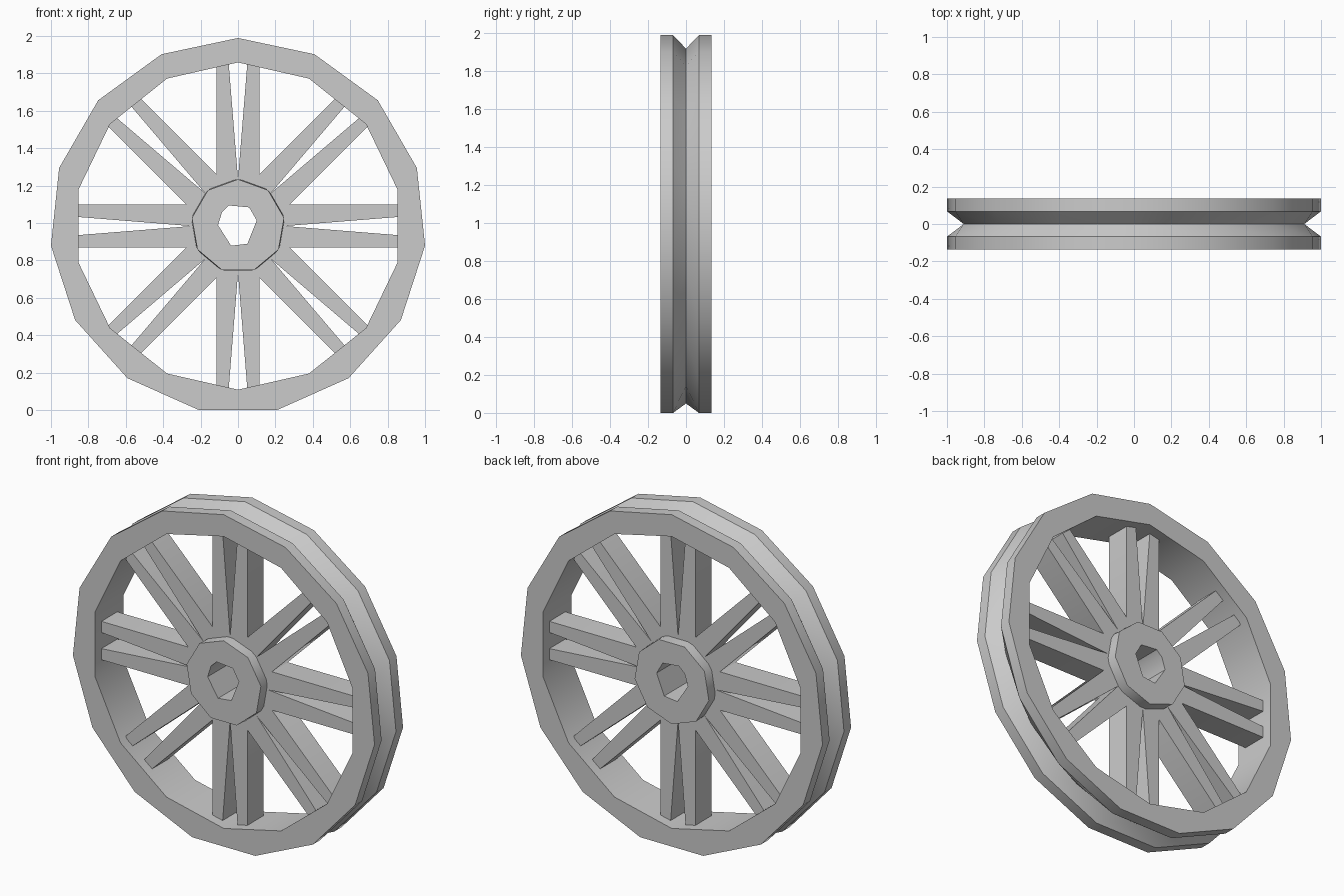
import bpy, bmesh
from math import sin, cos, tan, pi, atan2, radians

if "Cube" in bpy.data.objects:
    bpy.data.objects.remove(bpy.data.objects["Cube"], do_unlink=True)

CENTRE = 0.9835
grey = bpy.data.materials.new("plain_grey")
grey.use_nodes = True
colour = (0.6, 0.6, 0.6, 1)
grey.diffuse_color = colour
grey.node_tree.nodes["Principled BSDF"].inputs["Base Color"].default_value = colour


def finish(name, bm):
    bmesh.ops.recalc_face_normals(bm, faces=bm.faces)
    mesh = bpy.data.meshes.new(name)
    bm.to_mesh(mesh)
    bm.free()
    mesh.materials.append(grey)
    obj = bpy.data.objects.new(name, mesh)
    obj.location.z = CENTRE
    bpy.context.collection.objects.link(obj)
    bpy.ops.object.select_all(action="DESELECT")
    obj.select_set(True)
    bpy.context.view_layer.objects.active = obj
    bpy.ops.object.shade_smooth_by_angle(angle=radians(30))


def polygon(sides, radius, turn=0):
    """Regular polygon in the x-z plane, first corner at the top."""
    angles = [turn + 2 * pi * k / sides for k in range(sides)]
    return [(radius * sin(a), radius * cos(a)) for a in angles]


def clockwise(point):
    return (atan2(point[0], point[1]) + 1e-5) % (2 * pi)


def loft(name, sections):
    """Join a closed chain of (outline, y) rings whose corner counts may differ."""
    bm = bmesh.new()
    rings = []
    for outline, y in sections:
        pts = sorted(outline, key=clockwise)
        angles = [clockwise(p) for p in pts]
        verts = [bm.verts.new((x, y, z)) for x, z in pts]
        rings.append((verts + verts[:1], angles + [angles[0] + 2 * pi]))
    for (a, aa), (b, ab) in zip(rings, rings[1:] + rings[:1]):
        i = j = 0
        while i < len(a) - 1 or j < len(b) - 1:
            na = aa[i + 1] if i < len(a) - 1 else 99
            nb = ab[j + 1] if j < len(b) - 1 else 99
            if abs(na - nb) < 1e-3 and abs(aa[i] - ab[j]) < 1e-3:
                bm.faces.new((a[i], a[i + 1], b[j + 1], b[j]))
                i, j = i + 1, j + 1
            elif na <= nb:
                bm.faces.new((a[i], a[i + 1], b[j]))
                i += 1
            else:
                bm.faces.new((a[i], b[j + 1], b[j]))
                j += 1
    finish(name, bm)


# Rim: two flanges with a V groove between them
HALF = 0.135
flange, groove, inside = polygon(15, 1.0055), polygon(14, 0.934), polygon(14, 0.875)
loft("rim", [(inside, -HALF), (flange, -HALF), (flange, -0.068), (groove, 0),
             (flange, 0.068), (flange, HALF), (inside, HALF)])

# Hub: nine-sided, slightly twisted from front to back, with a rough bore
bore = [(-0.048, 0.11), (0.06, 0.1), (0.1, 0.03), (0.05, -0.095),
        (-0.037, -0.105), (-0.107, 0.005), (-0.085, 0.075)]
loft("hub", [(bore, -HALF), (polygon(9, 0.25), -HALF),
             (polygon(9, 0.25, pi / 9), HALF), (bore, HALF)])

# Spokes: eight pairs, each pair split by a narrow wedge
DEPTH, WIDTH, TIP = 0.075, 0.115, 0.885
slope = tan(pi / 8)
profile = [(0.15, 0), (0.25, 0), (TIP, 0.051), (TIP, WIDTH),
           (WIDTH / slope, WIDTH), (0.15, 0.15 * slope)]
bm = bmesh.new()
for k in range(8):
    turn = k * pi / 4
    for side in (-1, 1):
        verts = [bm.verts.new((r * cos(turn) - side * w * sin(turn), -DEPTH,
                               r * sin(turn) + side * w * cos(turn))) for r, w in profile]
        face = bm.faces.new(verts)
        back = bmesh.ops.extrude_face_region(bm, geom=[face], use_keep_orig=True)["geom"]
        moved = [v for v in back if isinstance(v, bmesh.types.BMVert)]
        bmesh.ops.translate(bm, verts=moved, vec=(0, 2 * DEPTH, 0))
finish("spokes", bm)
